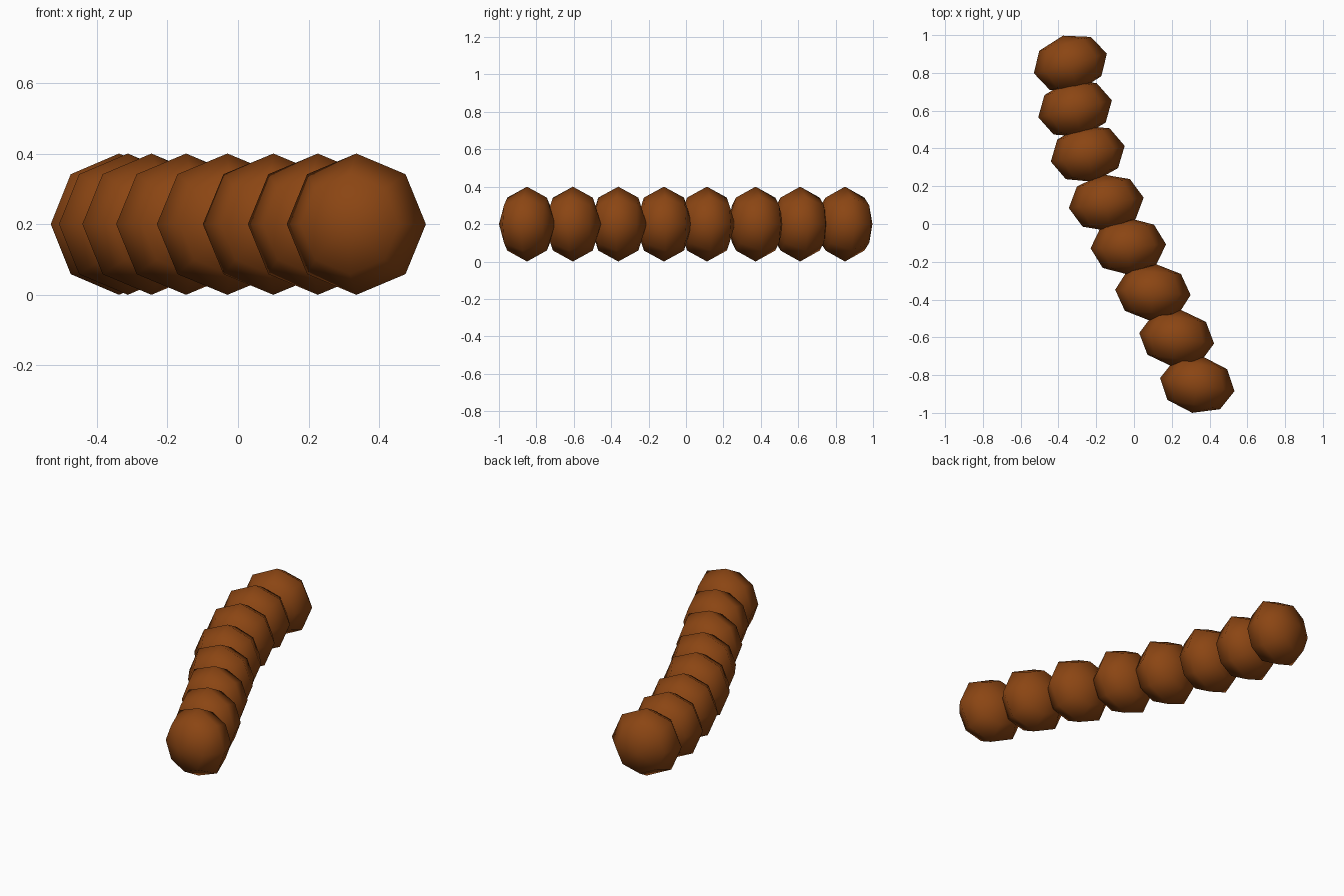
import bpy, bmesh, math
from mathutils import Matrix

if "Cube" in bpy.data.objects:
    bpy.data.objects.remove(bpy.data.objects["Cube"])

# Single brown colour
brown = bpy.data.materials.new("saddle brown")
brown.diffuse_color = (0.258, 0.06, 0.0065, 1)
brown.use_nodes = True
brown.node_tree.nodes["Principled BSDF"].inputs["Base Color"].default_value = brown.diffuse_color

RADIUS, DEPTH = 0.2, 0.152

# Segment centres (x, y) and heading in degrees, front to back
SEGMENTS = [
    (0.335, -0.85, -10), (0.226, -0.605, -8), (0.10, -0.362, -4), (-0.03, -0.118, 3),
    (-0.147, 0.112, 8), (-0.245, 0.372, 12), (-0.312, 0.61, 13), (-0.337, 0.85, 15),
]


def body_segment(index, x, y, heading):
    """Low-poly squashed ball with its poles along the body."""
    bm = bmesh.new()
    bmesh.ops.create_uvsphere(bm, u_segments=8, v_segments=4, radius=1)
    shape = (Matrix.Translation((x, y, RADIUS))
             @ Matrix.Rotation(math.radians(heading), 4, 'Z')
             @ Matrix.Diagonal((RADIUS, DEPTH, RADIUS, 1))
             @ Matrix.Rotation(math.radians(90), 4, 'X'))
    bm.transform(shape)
    for face in bm.faces:
        face.smooth = True
    mesh = bpy.data.meshes.new(f"body_segment_{index}")
    bm.to_mesh(mesh)
    bm.free()
    mesh.materials.append(brown)
    obj = bpy.data.objects.new(mesh.name, mesh)
    bpy.context.collection.objects.link(obj)


# Winding chain of overlapping segments
for i, segment in enumerate(SEGMENTS, 1):
    body_segment(i, *segment)
